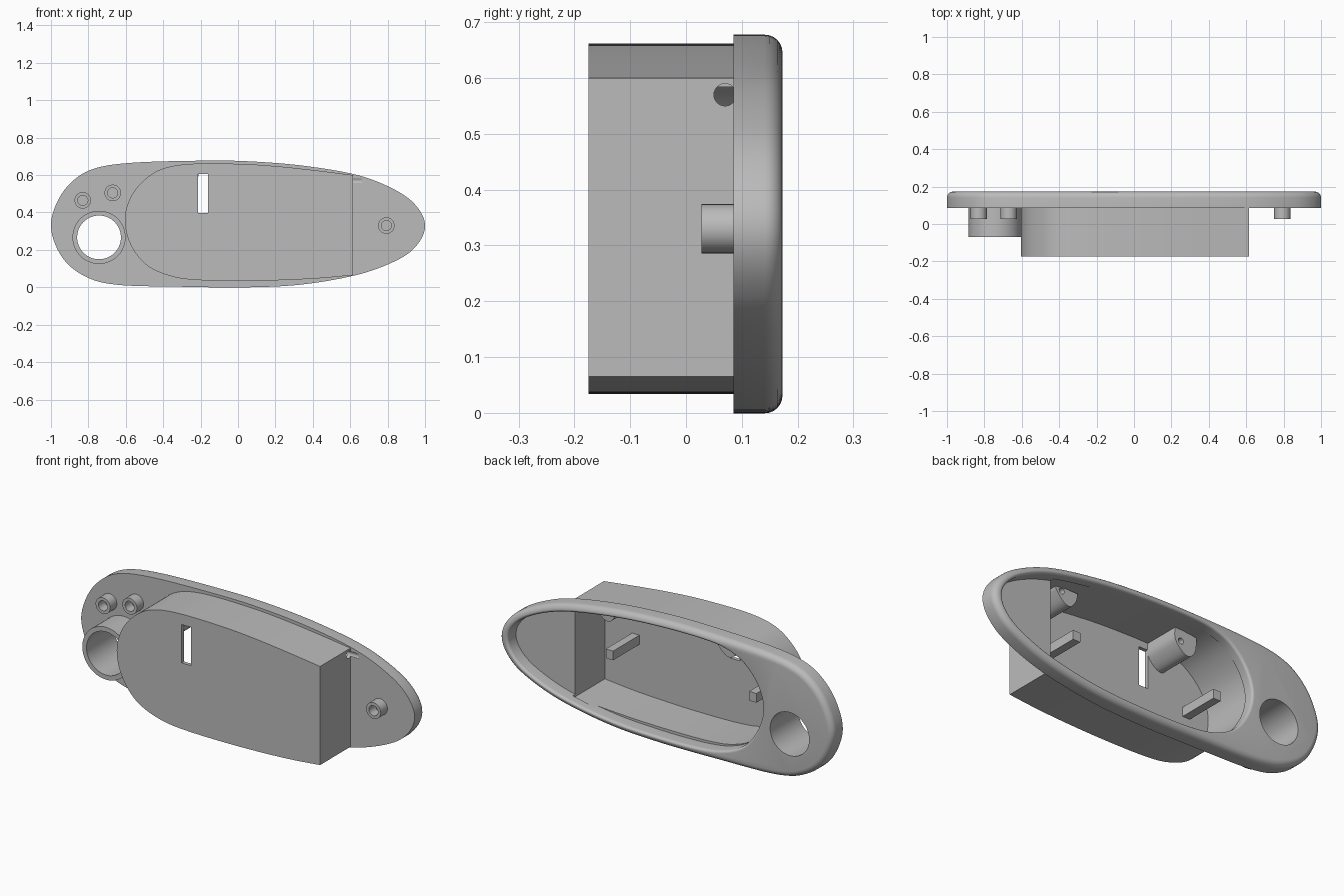
import bpy, bmesh, math
from mathutils import Vector

if "Cube" in bpy.data.objects:
    bpy.data.objects.remove(bpy.data.objects["Cube"])

grey = bpy.data.materials.new("plain grey")
grey.use_nodes = True
grey.diffuse_color = (0.5, 0.5, 0.5, 1)
grey.node_tree.nodes["Principled BSDF"].inputs["Base Color"].default_value = (0.5, 0.5, 0.5, 1)


def spline(points, closed=True, steps=8):
    """Smooth outline through a few (x, z) points."""
    p = [Vector(q) for q in points]
    n = len(p)
    out = []
    for i in range(n if closed else n - 1):
        ids = [i - 1, i, i + 1, i + 2]
        a, b, c, d = [p[k % n] if closed else p[min(max(k, 0), n - 1)] for k in ids]
        for s in range(steps):
            t = s / steps
            out.append(0.5 * (2 * b + (c - a) * t + (2 * a - 5 * b + 4 * c - d) * t ** 2
                              + (3 * b - a - 3 * c + d) * t ** 3))
    if not closed:
        out.append(p[-1])
    return out


def inset(ring, d):
    """Move a clockwise outline inward by d, with mitred corners."""
    out = []
    for i, p in enumerate(ring):
        e = (p - ring[i - 1]).normalized()
        f = (ring[(i + 1) % len(ring)] - p).normalized()
        a, b = Vector((e.y, -e.x)), Vector((f.y, -f.x))
        out.append(p + (a + b) * d / (1 + a.dot(b)))
    return out


def circle(x, z, r, n=40):
    return [Vector((x + r * math.sin(math.tau * i / n), z + r * math.cos(math.tau * i / n)))
            for i in range(n)]


def rect(x0, x1, z0, z1):
    return [Vector(q) for q in ((x0, z0), (x0, z1), (x1, z1), (x1, z0))]


def loft(name, sections):
    """Solid through (outline, y) sections."""
    bm = bmesh.new()
    rings = [[bm.verts.new((p.x, y, p.y)) for p in ring] for ring, y in sections]
    for a, b in zip(rings, rings[1:]):
        for i in range(len(a)):
            bm.faces.new((a[i - 1], a[i], b[i], b[i - 1]))
    bm.faces.new(rings[0])
    bm.faces.new(rings[-1])
    bmesh.ops.recalc_face_normals(bm, faces=bm.faces)
    mesh = bpy.data.meshes.new(name)
    bm.to_mesh(mesh)
    bm.free()
    mesh.materials.append(grey)
    ob = bpy.data.objects.new(name, mesh)
    bpy.context.collection.objects.link(ob)
    return ob


def prism(name, ring, y0, y1):
    return loft(name, [(ring, y0), (ring, y1)])


def combine(ob, tool, operation):
    bpy.context.view_layer.objects.active = ob
    mod = ob.modifiers.new(operation, "BOOLEAN")
    mod.operation, mod.object, mod.solver = operation, tool, "EXACT"
    bpy.ops.object.modifier_apply(modifier=mod.name)
    bpy.data.objects.remove(tool)


def smooth(ob):
    bpy.ops.object.select_all(action="DESELECT")
    ob.select_set(True)
    bpy.context.view_layer.objects.active = ob
    bpy.ops.object.shade_smooth_by_angle(angle=math.radians(30))


# Outlines, clockwise from the narrow left tip
plate = spline([(-1, .32), (-.96, .47), (-.87, .58), (-.75, .64), (-.55, .667), (-.2, .677),
                (.05, .674), (.35, .65), (.65, .597), (.86, .51), (.965, .42), (1, .325),
                (.96, .23), (.86, .15), (.65, .07), (.35, .016), (.05, 0), (-.3, .003),
                (-.65, .014), (-.82, .06), (-.94, .16)])
box = spline([(.615, .065), (.4, .046), (.1, .035), (-.2, .038), (-.36, .06), (-.49, .12),
              (-.575, .23), (-.605, .36), (-.575, .48), (-.5, .575), (-.4, .635),
              (-.25, .66), (0, .66), (.2, .648), (.4, .627), (.615, .6)], closed=False)
opening = spline([(-.58, .36), (-.55, .47), (-.48, .56), (-.39, .612), (-.25, .637), (.05, .635),
                  (.35, .61), (.63, .56), (.82, .485), (.92, .405), (.95, .325), (.915, .245),
                  (.82, .175), (.63, .105), (.35, .055), (.05, .04), (-.2, .045),
                  (-.35, .07), (-.47, .13), (-.55, .24)])

# Back plate with rounded rear rim
r, front, back = 0.032, 0.085, 0.173
arc = [math.radians(a) for a in range(0, 91, 15)]
body = loft("housing", [(plate, front)] + [
    (inset(plate, r * (1 - math.cos(a))), back - r + r * math.sin(a)) for a in arc])

# Deep box, large tube and small screw bosses on the front
combine(body, prism("box", box, -.175, .095), "UNION")
combine(body, prism("tube", circle(-.743, .267, .142, 64), -.07, .1), "UNION")
screws = [(-.83, .465), (-.67, .505), (.793, .33)]
for x, z in screws:
    combine(body, prism("boss", circle(x, z, .044), .028, .1), "UNION")

# Hollow box, rear opening with rounded inner lip, bores and slot
combine(body, prism("cavity", inset(box, .02), -.155, .12), "DIFFERENCE")
lip = 0.014
combine(body, loft("rear_cut", [(opening, .1)] + [
    (inset(opening, -lip * (1 - math.cos(a))), back - lip + lip * math.sin(a)) for a in arc]
    + [(inset(opening, -lip), .2)]), "DIFFERENCE")
combine(body, prism("bore", circle(-.743, .267, .117, 64), -.2, .3), "DIFFERENCE")
for x, z in screws:
    combine(body, prism("pilot", circle(x, z, .027), 0, .084), "DIFFERENCE")
combine(body, prism("slot", rect(-.215, -.16, .397, .605), -.2, -.1), "DIFFERENCE")

# Wire hole through the end wall
wire = prism("wire_hole", circle(0, 0, .02, 24), -.04, .04)
wire.rotation_euler.z = math.pi / 2
wire.location = (.622, .07, .57)
bpy.context.view_layer.update()
combine(body, wire, "DIFFERENCE")
smooth(body)

# Square pegs rising from the box floor
for side, x in (("left", .41), ("right", -.45)):
    prism(side + "_peg", rect(x - .022, x + .022, .325, .375), -.16, .07)

# Brackets with screw holes hanging under the top wall
for side, x, top in (("left", .515, .6), ("right", -.215, .645)):
    tab = spline([(x - .13, top), (x - .125, .56), (x - .09, .515), (x - .045, .525),
                  (x, .58), (x, top)], closed=False, steps=5)[::-1]
    bracket = prism(side + "_bracket", tab, -.16, .045)
    combine(bracket, prism("screw_hole", circle(x - .035, .58, .016, 24), -.05, .1), "DIFFERENCE")
    smooth(bracket)
